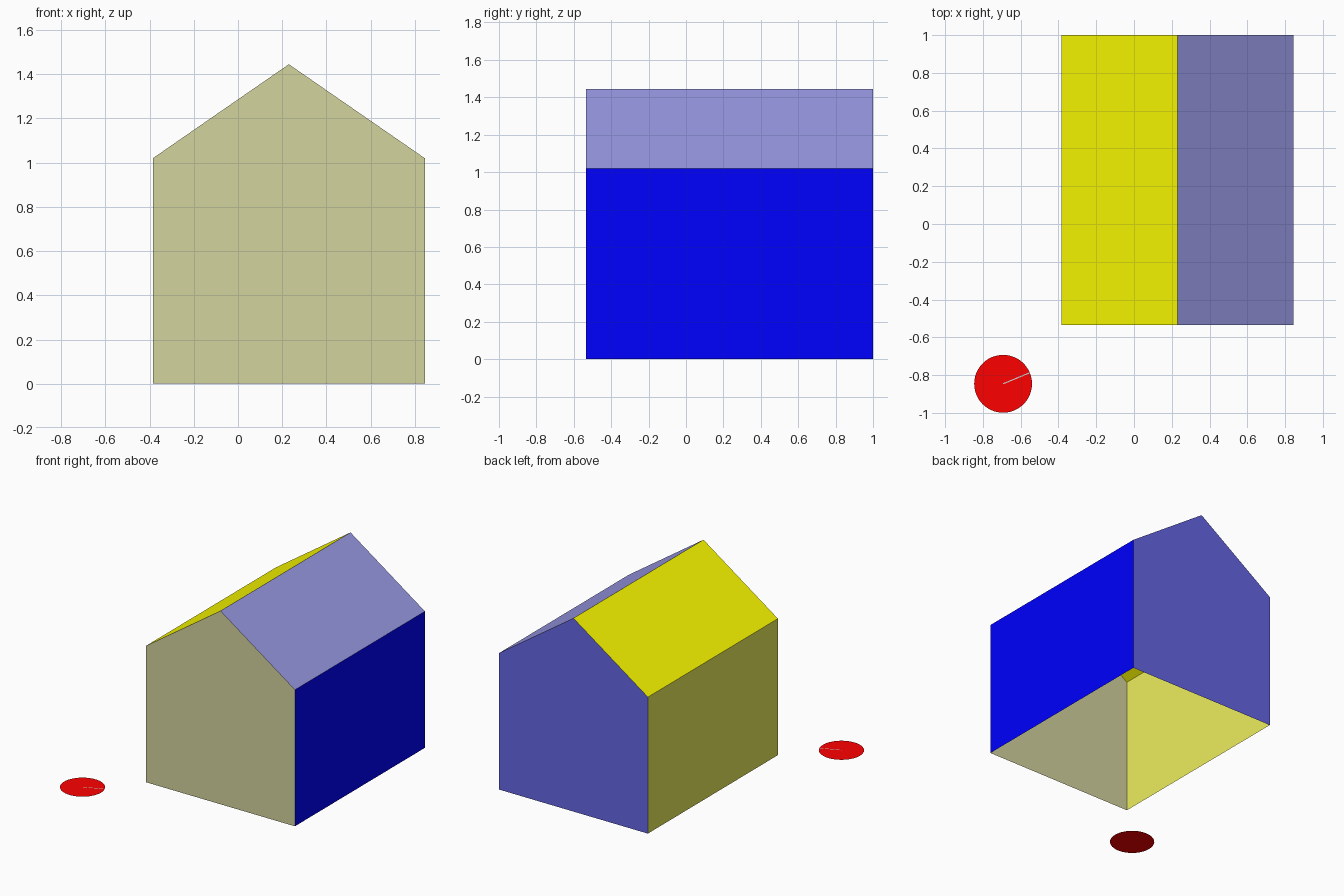
import bpy
import math

if "Cube" in bpy.data.objects:
    bpy.data.objects.remove(bpy.data.objects["Cube"])

LEFT, RIGHT, FRONT, BACK = -0.385, 0.845, -0.535, 1.0
EAVE, RIDGE = 1.02, 1.445
MID = (LEFT + RIGHT) / 2


def linear(c):
    return c / 12.92 if c <= 0.04045 else ((c + 0.055) / 1.055) ** 2.4


def panel(name, points, rgb=None):
    """Single flat face, wound counter-clockwise seen from outside."""
    mesh = bpy.data.meshes.new(name)
    mesh.from_pydata(points, [], [list(range(len(points)))])
    if rgb:
        mat = bpy.data.materials.new(name + "_colour")
        mat.diffuse_color = (*[linear(c) for c in rgb], 1)
        mat.use_nodes = True
        mat.node_tree.nodes["Principled BSDF"].inputs["Base Color"].default_value = mat.diffuse_color
        mesh.materials.append(mat)
    obj = bpy.data.objects.new(name, mesh)
    bpy.context.collection.objects.link(obj)
    return obj


# House outline seen from the front, open at the bottom
profile = [(RIGHT, 0), (RIGHT, EAVE), (MID, RIDGE), (LEFT, EAVE), (LEFT, 0)]

# Gable walls
panel("front_wall", [(x, FRONT, z) for x, z in profile], (0.83, 0.83, 0.62))
panel("back_wall", [(x, BACK, z) for x, z in reversed(profile)], (0.4, 0.4, 0.9))

# Side walls and roof slopes: one panel for each outline edge
sides = [
    ("right_wall", (0, 0, 1)),
    ("right_roof", (0.6, 0.6, 0.9)),
    ("left_roof", (1, 1, 0)),
    ("left_wall", (0.93, 0.93, 0.37)),
]
for (name, rgb), (ax, az), (bx, bz) in zip(sides, profile, profile[1:]):
    panel(name, [(ax, FRONT, az), (ax, BACK, az), (bx, BACK, bz), (bx, FRONT, bz)], rgb)

# Flat ground disc
CX, CY, R, SIDES = -0.693, -0.846, 0.153, 48
angles = [2 * math.pi * i / SIDES for i in range(SIDES)]
panel("ground_disc", [(CX + R * math.cos(a), CY + R * math.sin(a), 0) for a in angles],
      (1, 0, 0))

# Thin pointer strip lying on the disc
strip = panel("pointer", [(0, -0.003, 0), (R, -0.003, 0), (R, 0.003, 0), (0, 0.003, 0)])
strip.location = (CX, CY, 0.001)
strip.rotation_euler.z = math.radians(22.5)
